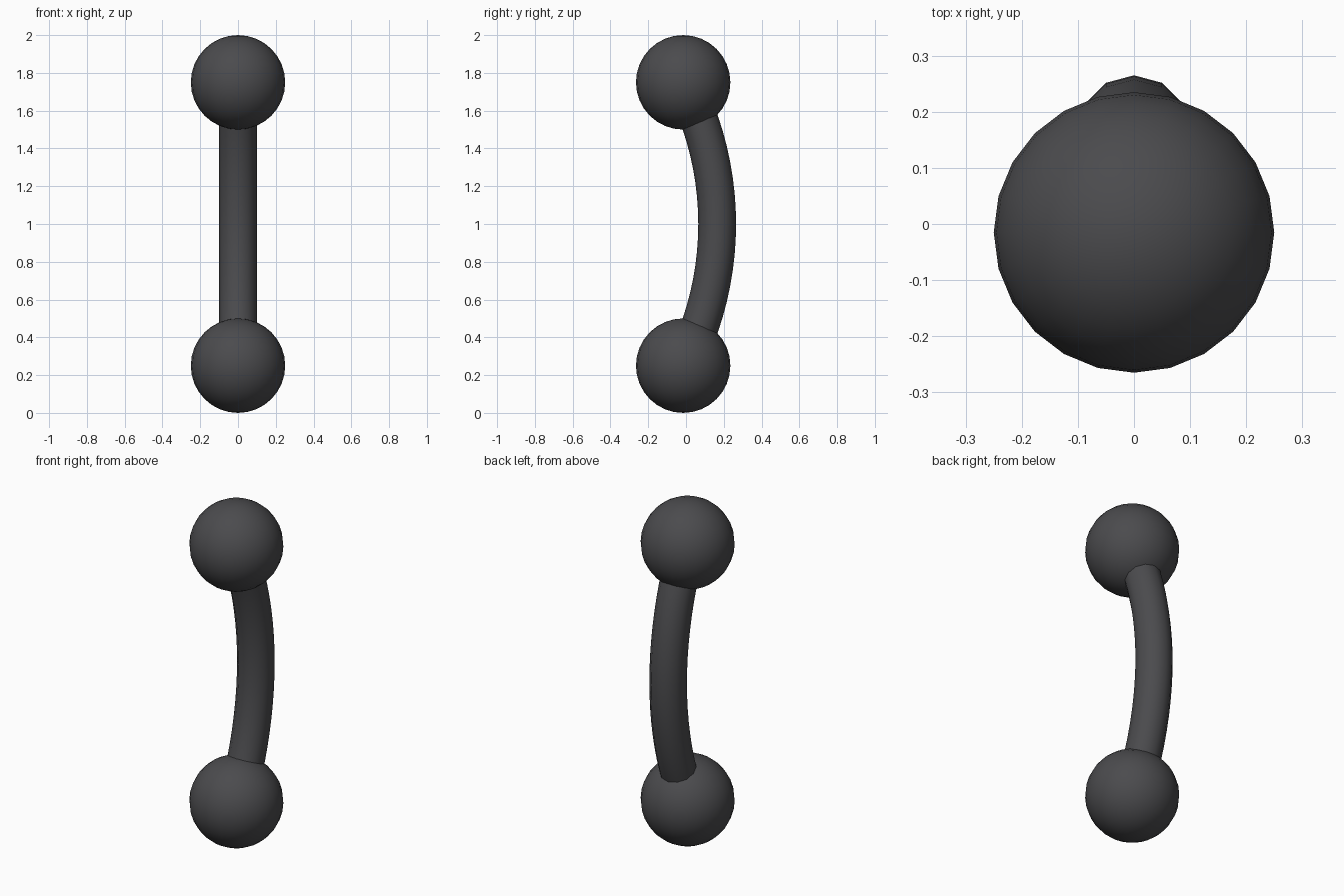
import bpy, bmesh
from math import sin, cos, pi, asin

if "Cube" in bpy.data.objects:
    bpy.data.objects.remove(bpy.data.objects["Cube"])

BALL_R, BALL_Y = 0.25, -0.015
BAR_R, BAR_Y = 0.10, 0.165        # bar thickness and its furthest bulge at mid height
HALF = 0.75                       # half distance between ball centres
SIDES, STEPS = 12, 20

# End balls
for name, z in (("lower_ball", 1 - HALF), ("upper_ball", 1 + HALF)):
    bpy.ops.mesh.primitive_uv_sphere_add(segments=24, ring_count=16, radius=BALL_R,
                                         location=(0, BALL_Y, z))
    ball = bpy.context.object
    ball.name = name
    bpy.ops.object.shade_smooth()

# Curved bar: round section swept along an arc joining the ball centres
sag = BAR_Y - BALL_Y
arc_r = (HALF ** 2 + sag ** 2) / (2 * sag)
half_angle = asin(HALF / arc_r)
bm = bmesh.new()
rings = []
for i in range(STEPS + 1):
    a = half_angle * (2 * i / STEPS - 1)
    ring = []
    for j in range(SIDES):
        t = 2 * pi * j / SIDES
        r = arc_r + BAR_R * sin(t)
        ring.append(bm.verts.new((BAR_R * cos(t), BAR_Y - arc_r + r * cos(a), 1 + r * sin(a))))
    rings.append(ring)
for lo, hi in zip(rings, rings[1:]):
    for j in range(SIDES):
        k = (j + 1) % SIDES
        bm.faces.new((lo[j], lo[k], hi[k], hi[j]))
bm.faces.new(rings[0][::-1])
bm.faces.new(rings[-1])
bmesh.ops.recalc_face_normals(bm, faces=bm.faces)
mesh = bpy.data.meshes.new("curved_bar")
bm.to_mesh(mesh)
bm.free()
bar = bpy.data.objects.new("curved_bar", mesh)
bpy.context.collection.objects.link(bar)
bpy.ops.object.select_all(action='DESELECT')
bar.select_set(True)
bpy.context.view_layer.objects.active = bar
bpy.ops.object.shade_smooth_by_angle(angle=0.7)

# Dark metal on every part
metal = bpy.data.materials.new("dark_metal")
metal.diffuse_color = (0.07, 0.07, 0.075, 1)
metal.use_nodes = True
metal.node_tree.nodes["Principled BSDF"].inputs["Base Color"].default_value = metal.diffuse_color
for ob in bpy.context.collection.objects:
    ob.data.materials.append(metal)
